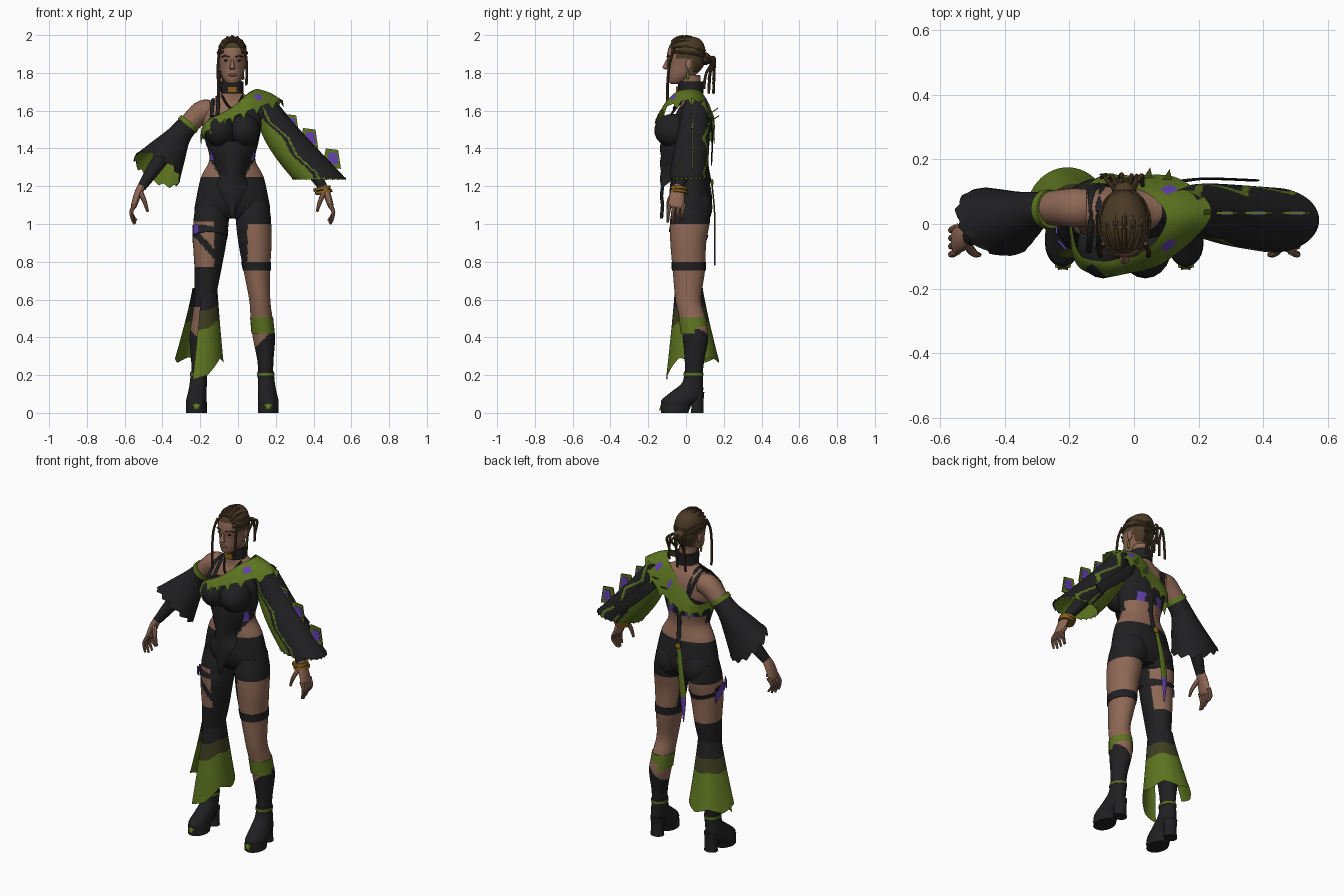
import bpy, bmesh, math
from mathutils import Vector as V

COL = dict(black=(.0145, .0145, .016), skin=(.27, .138, .09), green=(.108, .175, .014), purple=(.125, .053, .43),
           hair_brown=(.07, .043, .019), gold=(.25, .12, .011), dark_olive=(.047, .048, .015), lip_brown=(.17, .07, .05))
MATS = []
for k, c in COL.items():
    m = bpy.data.materials.new(k)
    m.diffuse_color = (*c, 1)
    MATS.append(m)
IDX = {k: i for i, k in enumerate(COL)}
CX = -.03                      # body midline


def grid(name, rows, mat, closed=True, caps=False):
    """Surface through rows of points; mat is a name or a rule of face centre, row, column."""
    n = len(rows[0])
    m = n if closed else n - 1
    faces = [(i*n + j, i*n + (j+1) % n, (i+1)*n + (j+1) % n, (i+1)*n + j) for i in range(len(rows)-1) for j in range(m)]
    ids = [(f[0]//n, f[0] % n) for f in faces]
    if caps:
        faces += [tuple(range(n))[::-1], tuple(range((len(rows)-1)*n, len(rows)*n))]
        ids += [(0, 0), (len(rows)-2, 0)]
    me = bpy.data.meshes.new(name)
    me.from_pydata([tuple(p) for r in rows for p in r], [], faces)
    for mt in MATS:
        me.materials.append(mt)
    for p, (i, j) in zip(me.polygons, ids):
        p.material_index = IDX[mat if isinstance(mat, str) else mat(p.center, i, j)]
        p.use_smooth = True
    bm = bmesh.new()
    bm.from_mesh(me)
    bmesh.ops.recalc_face_normals(bm, faces=bm.faces)
    bm.to_mesh(me)
    bm.free()
    me.set_sharp_from_angle(angle=math.radians(42))
    ob = bpy.data.objects.new(name, me)
    bpy.context.collection.objects.link(ob)
    return ob


def smooth(pts, n, closed=False):
    """Catmull-Rom resampling of equal-length tuples."""
    out, L = [], len(pts)
    for i in range(L if closed else L-1):
        g = (lambda k: pts[k % L]) if closed else (lambda k: pts[max(0, min(L-1, k))])
        a, b, c, d = g(i-1), g(i), g(i+1), g(i+2)
        for s in range(n):
            t = s/n
            out.append(tuple(.5*(2*q + (r-p)*t + (2*p-5*q+4*r-w)*t*t + (3*q-p-3*r+w)*t**3) for p, q, r, w in zip(a, b, c, d)))
    return out if closed else out + [tuple(pts[-1])]


def loft(name, pts, mat, seg=24, flat=False, n=4, caps=True, jag=0, tilt=0):
    """Elliptical tube through (x, y, z, a, b); flat keeps rings horizontal; jag and tilt shape the hem."""
    ps, rows = smooth(pts, n), []
    for i, p in enumerate(ps):
        t = V((0, 0, 1)) if flat else (V(ps[min(i+1, len(ps)-1)][:3]) - V(ps[max(i-1, 0)][:3])).normalized()
        v = V((0, 1, 0))
        v = (v - t*t.dot(v)).normalized()
        u = v.cross(t)
        f = (i/(len(ps)-1))**3
        rows.append([V(p[:3]) + u*p[3]*math.cos(k*math.tau/seg) + v*p[4]*math.sin(k*math.tau/seg)
                     + t*((jag*(k % 4 - 1.5) if i == len(ps)-1 else 0) + tilt*f*(math.sin(k*math.tau/seg)-.25)) for k in range(seg)])
    return grid(name, rows, mat, caps=caps)


def cord(name, pts, r, mat, b=None, seg=8):
    return loft(name, [(*p, r, b or r) for p in pts], mat, seg=seg, n=5)


def blob(name, c, r, mat, seg=20):
    rows = [[(c[0]+r[0]*math.sin(a)*math.cos(k*math.tau/seg), c[1]+r[1]*math.sin(a)*math.sin(k*math.tau/seg),
              c[2]+r[2]*math.cos(a)) for k in range(seg)] for a in [.02+i*(math.pi-.04)/12 for i in range(13)]]
    return grid(name, rows, mat, caps=True)


def plate(name, pts, d, mat):
    return grid(name, [[V(p) for p in pts], [V(p)+V(d) for p in pts]], mat, caps=True)


def mx(s, pts):                # s=1 left side as given, s=-1 mirrored
    return [((p[0] if s > 0 else 2*CX-p[0]), *p[1:]) for p in pts]


# Torso: skin with bodice and shorts painted by rule
def torso_rule(c, i, j):
    dx, front = abs(c.x-CX), c.y < .03
    if c.z < 1.25: return 'black'
    if c.z < 1.4:
        if front and 1.34 < c.z and .085 < dx < .115: return 'purple'
        return 'black' if dx < (.065+(c.z-1.25)*.6 if front else .012) else 'skin'
    if not front and c.z < 1.45 and .04 < dx < .085: return 'purple'
    return 'skin' if c.z > (1.51 if front else 1.49)+(c.x+.17)*.55 else 'black'
loft('torso', [(CX, .03, 1.03, .17, .07), (CX, .03, 1.07, .199, .1), (CX, .025, 1.14, .19, .113), (CX, .02, 1.25, .165, .1),
     (CX, .015, 1.34, .122, .09), (CX, .02, 1.43, .138, .095), (CX, .025, 1.52, .155, .1), (CX, .035, 1.59, .155, .085),
     (CX, .04, 1.64, .135, .065), (CX, .035, 1.67, .085, .055), (CX, .03, 1.7, .05, .05)], torso_rule, seg=96, flat=True, n=14)
for s in (1, -1):
    blob('bust', (CX+s*.065, -.07, 1.495), (.082, .098, .088), 'black')
    blob('buttock', (CX+s*.085, .065, 1.09), (.09, .075, .1), 'black')
# Pointed bodice front with quilted ribs
grid('bodice_front', [[(CX+k/6*w, -.115-.018*(1-(k/6)**2)-.006*(i % 2)+.06*(k/6)**2*(z > 1.2), z) for k in range(-6, 7)]
     for i, (z, w) in enumerate([(1.44, .12), (1.4, .115), (1.36, .105), (1.32, .09), (1.28, .075), (1.24, .075),
                                (1.2, .08), (1.15, .06), (1.1, .033), (1.03, .003)])], 'black', closed=False)

# Legs
LEG = [(.075, .028, 1.12, .085, .09), (.08, .024, 1.05, .092, .103), (.083, .02, 1.0, .093, .105), (.09, .012, .9, .088, .095),
       (.1, .015, .75, .07, .085), (.115, .012, .6, .056, .068), (.125, .035, .5, .058, .07), (.137, .05, .4, .059, .068),
       (.145, .045, .28, .043, .052), (.147, .04, .18, .038, .045)]
def left_leg_rule(c, i, j):
    if c.z > 1.0 or c.z < .39+(c.x-.135)*1.0 or (c.z > .78 and c.x < .05 and c.y < .05): return 'black'
    return 'skin'
def right_leg_rule(c, i, j):
    if c.z > 1.015 or .56 < c.z < .77 or c.z < .38-(c.x+.195): return 'black'
    if c.z > .75 and c.x > -.125 and c.y < .06: return 'black'
    return 'black' if c.z > .75 and c.y < .05 and abs(c.z-(.89-(c.x+.17)*1.1)) < .025 else 'skin'
loft('left_leg', LEG, left_leg_rule, seg=72, flat=True, n=14)
loft('right_leg', mx(-1, LEG), right_leg_rule, seg=72, flat=True, n=14)
loft('left_thigh_strap', [(.096, .014, .8, .08, .092), (.1, .015, .755, .074, .09)], 'black', flat=True)
loft('right_thigh_strap', [(-.147, .006, .93, .092, .102), (-.146, .018, .97, .095, .106)], 'black', n=1)
plate('strap_patch', [(-.242, -.03, .95), (-.242, .06, .9), (-.242, .055, .955), (-.242, -.03, .995)], (.006, 0, 0), 'purple')
plate('strap_patch_front', [(-.235, -.055, .945), (-.205, -.083, .955), (-.208, -.083, 1.0), (-.235, -.055, .995)], (0, .008, 0), 'purple')
loft('shin_band', [(.125, .035, .505, .061, .073), (.133, .045, .42, .062, .073)], 'green', flat=True)

# Boots with block heels
for s in (1, -1):
    loft('boot_foot', mx(s, [(.147, .04, .22, .043, .05), (.15, .035, .16, .045, .055), (.155, .005, .11, .049, .085),
         (.16, -.03, .07, .054, .098), (.16, -.05, .045, .055, .082), (.16, -.06, 0, .055, .072)]), 'black', flat=True)
    loft('boot_heel', mx(s, [(.15, .055, .11, .042, .042), (.15, .06, .05, .036, .032), (.15, .06, 0, .04, .034)]), 'black', flat=True)
    loft('boot_ring', mx(s, [(.147, .04, .212, .046, .053), (.147, .04, .198, .046, .054)]), 'green', flat=True, n=1)
    x = CX+s*.19
    plate('toe_star', [(x+r*math.sin(a), -.128+r*.3*math.cos(a), .035+r*math.cos(a)) for a, r in
          [(k*math.pi/5, .026 if k % 2 == 0 else .012) for k in range(10)]], (0, -.008, 0), 'green')

# Flared trouser leg, slit at the front outside
bell = []
for i in range(25):
    t, row = i/24, []
    for k in range(61):
        a = math.radians(254+296*k/60)
        hem = .265-.12*max(0, 1-k/16)+.03*abs((k/7.5) % 2-1)
        f = t**1.15
        row.append((-.175-.03*f+(.066+.062*f)*math.cos(a), .015+.02*f+(.074+.066*f)*math.sin(a), .66+(hem-.66)*t))
    bell.append(row)
grid('flared_trouser', bell, lambda c, i, j: 'black' if i < 6 else 'dark_olive' if i < 11 else 'green', closed=False)

# Arms and hands
ARM = [(.085, .05, 1.6, .056, .058), (.135, .05, 1.59, .06, .06), (.222, .047, 1.505, .05, .05), (.3, .03, 1.41, .042, .042),
       (.38, .0, 1.3, .038, .038), (.45, -.04, 1.195, .024, .028)]
for s in (1, -1):
    loft('arm', mx(s, ARM), (lambda c, i, j: 'skin' if -.36 < c.x < 0 else 'black'), n=6)
    loft('palm', mx(s, [(.45, -.04, 1.2, .022, .028), (.47, -.046, 1.16, .02, .038), (.49, -.052, 1.1, .016, .042),
                        (.494, -.054, 1.085, .01, .036)]), 'skin', n=3)
    for k in range(4):
        y, d = -.09+.025*k, (.01, 0, .005, .02)[k]
        loft('finger', mx(s, [(.485, y+.005, 1.105, .012, .012), (.505, y-.004, 1.06, .01, .01),
                              (.495-.006*k, y-.006, .998+d, .006, .006)]), 'skin', seg=8)
    loft('thumb', mx(s, [(.455, -.065, 1.165, .015, .015), (.435, -.09, 1.12, .012, .012), (.418, -.095, 1.065, .007, .007)]), 'skin', seg=8)
for d in (0, .018):
    loft('bracelet', [(.443+d/2, -.037, 1.195-d, .046, .046), (.446+d/2, -.038, 1.18-d, .046, .046)], 'gold', n=1)

# Right sleeve: bell from the elbow, longer behind, green lining
for d, nm, mt in ((0, 'right_sleeve', 'black'), (.005, 'right_sleeve_lining', 'green')):
    loft(nm, [(-.26, .045, 1.53, .056-d, .056-d), (-.31, .04, 1.47, .064-d, .06-d), (-.37, .02, 1.38, .1-d, .085-d),
              (-.435, .005, 1.28, .138-d, .112-d)], mt, seg=48, caps=False, jag=.007, tilt=.05)
loft('sleeve_band', [(-.254, .046, 1.54, .059, .06), (-.27, .045, 1.52, .062, .061)], 'green', n=1)

# Left sleeve: long wide trumpet, green inner panel with zigzag border
def sleeve_rule(c, i, j):
    tri = abs((c.z*11) % 2-1)
    edge = .145+(1.6-c.z)*.8 + (.03*tri if c.y < .05 else 0)
    if c.x < edge-.05: return 'green'
    if c.x < edge-.03: return 'black'
    if c.x < edge-.018: return 'green'
    return 'green' if c.y > .06 and abs(c.x-edge-.06*tri-.02) < .01 else 'black'
SL = [(.15, .05, 1.655, .05, .055), (.178, .048, 1.59, .072, .072), (.235, .04, 1.48, .11, .085), (.325, .025, 1.36, .132, .095), (.43, .012, 1.24, .142, .1)]
loft('left_sleeve', SL, sleeve_rule, seg=96, flat=True, n=14, caps=False, jag=.005)
loft('left_sleeve_lining', [(x, y, z-.004, a-.006, b-.006) for x, y, z, a, b in SL[1:]], 'green', flat=True, caps=False)
for x, z in ((.308, 1.575), (.41, 1.5), (.53, 1.392)):
    q = [(x-.065, z+.008), (x, z), (x+.015, z-.1), (x-.085, z-.09)]
    plate('sleeve_fin', [(a, .03, b) for a, b in q], (0, .008, 0), 'green')
    mxx, mz = x-.018, z-.04
    plate('fin_patch', [(mxx+(a-mxx)*.6, .027, mz+(b-mz)*.6) for a, b in q], (0, .014, 0), 'purple')
cord('back_streamer', [(.13, .13, 1.55), (.22, .14, 1.46), (.37, .135, 1.33)], .03, 'black', .004)

# Asymmetric shawl collar with ragged edge: inner and outer loops
CTRL = [(-.17, -.09, 1.54, -.18, -.12, 1.475), (-.1, -.115, 1.58, -.1, -.16, 1.525), (-.03, -.1, 1.62, -.03, -.155, 1.56),
        (.055, -.065, 1.69, .1, -.115, 1.61), (.1, .02, 1.715, .24, .03, 1.65), (.05, .09, 1.69, .14, .14, 1.58),
        (-.04, .115, 1.6, .0, .15, 1.48), (-.14, .12, 1.5, -.12, .14, 1.435), (-.19, .03, 1.5, -.195, .03, 1.45)]
ring = smooth(CTRL, 8, True)
crow = []
for i in range(7):
    t = i/6
    crow.append([V(p[:3]).lerp(V(p[3:]), t) + V((0, 0, .012*math.sin(t*math.pi)-(i == 6)*(.03 if k % 4 == 0 else -.006)))
                 for k, p in enumerate(ring)])
grid('shawl_collar', crow, lambda c, i, j: 'purple' if i in (2, 3) and j in (25, 26, 38, 39, 45) else 'green')
for x, y, z in ((.04, .15, 1.56), (.1, .145, 1.6), (.16, .1, 1.62)):
    plate('collar_spike', [(x-.02, y-.02, z-.02), (x+.02, y-.02, z-.02), (x+.01, y+.025, z+.01)], (0, 0, .007), 'green')
for dx in (0, .03):
    cord('shoulder_strap', [(-.11-dx, -.085, 1.57), (-.105-dx, -.03, 1.64), (-.11-dx*.7, .04, 1.675-dx*.6), (-.1-dx, .1, 1.62), (-.09, .125, 1.49)],
         .01, 'black', .006)

# Back harness and hanging ribbon
cord('back_strap', [(CX, .115, 1.45), (CX, .11, 1.34), (-.04, .13, 1.22)], .014, 'black', .006)
blob('harness_ring', (-.042, .138, 1.22), (.018, .008, .018), 'gold')
loft('hanging_ribbon', [(-.045, .135, 1.23, .012, .004), (-.07, .15, 1.08, .018, .004), (-.088, .153, .93, .02, .004), (-.09, .152, .78, .003, .003)],
     lambda c, i, j: 'green' if c.z > .93 else 'purple', seg=8, n=8)

# Neck and choker
loft('neck', [(CX, .035, 1.65, .07, .055), (CX, .03, 1.7, .05, .052), (CX, .02, 1.79, .048, .055)], 'skin', flat=True)
loft('choker', [(CX, .025, 1.755, .058, .066), (CX, .025, 1.69, .06, .067)], 'black', flat=True, n=2)
plate('choker_buckle', [(CX+a, -.043, 1.715+b) for a, b in ((-.025, -.018), (.025, -.018), (.025, .014), (-.025, .014))], (0, -.009, 0), 'gold')
cord('necklace', [(-.085, .0, 1.68), (-.06, -.05, 1.635), (-.03, -.065, 1.61), (.0, -.05, 1.635), (.025, .0, 1.68)], .006, 'black')

# Head
def head_rule(c, i, j):
    hair = c.z > 1.93 or (c.y > -.05 and c.z > 1.875) or (c.y > .035 and c.z > 1.8)
    return 'hair_brown' if hair else 'skin'
loft('head', [(CX, -.06, 1.742, .018, .018), (CX, -.05, 1.752, .036, .04), (CX, -.025, 1.785, .056, .071), (CX, -.002, 1.835, .069, .094),
              (CX, .002, 1.89, .077, .103), (CX, .005, 1.945, .07, .092), (CX, .01, 1.98, .045, .062), (CX, .01, 1.993, .012, .02)],
     head_rule, seg=56, flat=True, n=8)
loft('nose', [(CX, -.098, 1.872, .006, .006), (CX, -.107, 1.845, .01, .011), (CX, -.11, 1.827, .015, .014), (CX, -.098, 1.817, .01, .006)],
     'skin', flat=True, seg=12)
blob('lips', (CX, -.092, 1.79), (.022, .01, .009), 'lip_brown')
for s in (1, -1):
    blob('eye', (CX+s*.031, -.087, 1.866), (.014, .007, .006), 'black')
    cord('brow', mx(s, [(-.016, -.1, 1.884), (.008, -.094, 1.89), (.025, -.078, 1.884)]), .004, 'hair_brown')
    blob('ear', (CX+s*.073, .015, 1.845), (.009, .018, .03), 'skin')
    blob('earring', (CX+s*.078, .01, 1.785), (.006, .008, .026), 'green')
    cord('front_braid', mx(s, [(.035, -.06, 1.93), (.045, -.085, 1.86), (.045, -.097, 1.75), (.042, -.098, 1.64 if s < 0 else 1.74)]), .007, 'hair_brown')

# Cornrows over the skull, bun and hanging braids
for k in range(-4, 5):
    a = k*.36
    cord('cornrow', [(CX+.075*math.sin(a)*math.sin(f), .004-.1*math.cos(f), 1.893+.099*math.cos(a)*math.sin(f)+.012*math.cos(f))
                     for f in [math.radians(d) for d in (38, 60, 85, 110, 135, 160)]], .0085, 'hair_brown')
blob('bun', (CX, .1, 1.875), (.034, .032, .034), 'hair_brown')
blob('bun_tie', (CX, .1, 1.855), (.038, .028, .012), 'black')
for k in range(8):
    x = CX+(k-3.5)*.015
    cord('back_braid', [(CX+(k-3.5)*.007, .1, 1.88), (x, .135+.015*(k % 2), 1.88-.012*(k % 3)),
                        (x*1.1, .148-.02*(k % 3), 1.8), (x*1.2, .145-.025*(k % 3), 1.69+.025*(k % 4))], .007, 'hair_brown')
